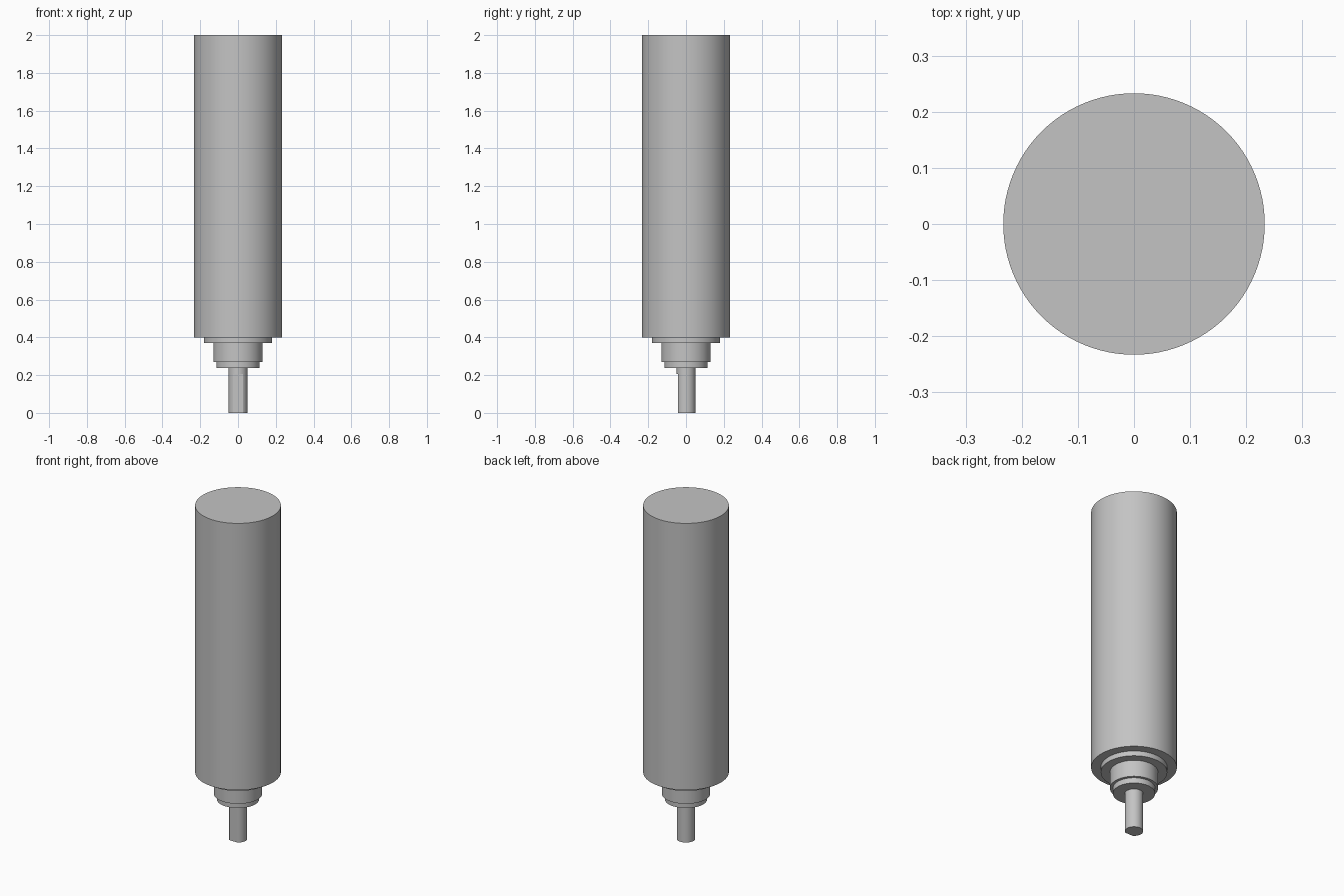
import bpy
import bmesh
import math
from mathutils import Matrix

cube = bpy.data.objects.get("Cube")
if cube:
    bpy.data.objects.remove(cube, do_unlink=True)

# Single brushed grey metal
metal = bpy.data.materials.new("grey metal")
metal.use_nodes = True
colour = (0.55, 0.55, 0.55, 1.0)
metal.diffuse_color = colour
metal.node_tree.nodes["Principled BSDF"].inputs["Base Color"].default_value = colour


def cylinder(name, radius, bottom, top, sides=64, flat_y=None):
    """Upright cylinder, optionally cut flat on its front side."""
    bm = bmesh.new()
    bmesh.ops.create_cone(
        bm, cap_ends=True, segments=sides, radius1=radius, radius2=radius,
        depth=top - bottom, matrix=Matrix.Translation((0, 0, (top + bottom) / 2)))
    if flat_y is not None:
        geom = bm.verts[:] + bm.edges[:] + bm.faces[:]
        cut = bmesh.ops.bisect_plane(
            bm, geom=geom, plane_co=(0, flat_y, 0), plane_no=(0, 1, 0), clear_inner=True)
        rim = [e for e in cut["geom_cut"] if isinstance(e, bmesh.types.BMEdge)]
        bmesh.ops.holes_fill(bm, edges=rim)
    bmesh.ops.recalc_face_normals(bm, faces=bm.faces[:])
    mesh = bpy.data.meshes.new(name)
    bm.to_mesh(mesh)
    bm.free()
    mesh.materials.append(metal)
    obj = bpy.data.objects.new(name, mesh)
    bpy.context.collection.objects.link(obj)
    bpy.ops.object.select_all(action="DESELECT")
    obj.select_set(True)
    bpy.context.view_layer.objects.active = obj
    bpy.ops.object.shade_smooth_by_angle(angle=math.radians(20))
    return obj


# Housing and its stepped nose
cylinder("housing", 0.233, 0.40, 2.0, sides=96)
cylinder("mounting_flange", 0.181, 0.37, 0.40)
cylinder("nose_collar", 0.131, 0.27, 0.37)
cylinder("nose_step", 0.115, 0.237, 0.27)

# Output shaft: round at the root, flattened on the front below
cylinder("shaft_root", 0.05, 0.205, 0.237, sides=48)
cylinder("shaft_flatted_end", 0.05, 0.0, 0.205, sides=48, flat_y=-0.042)
